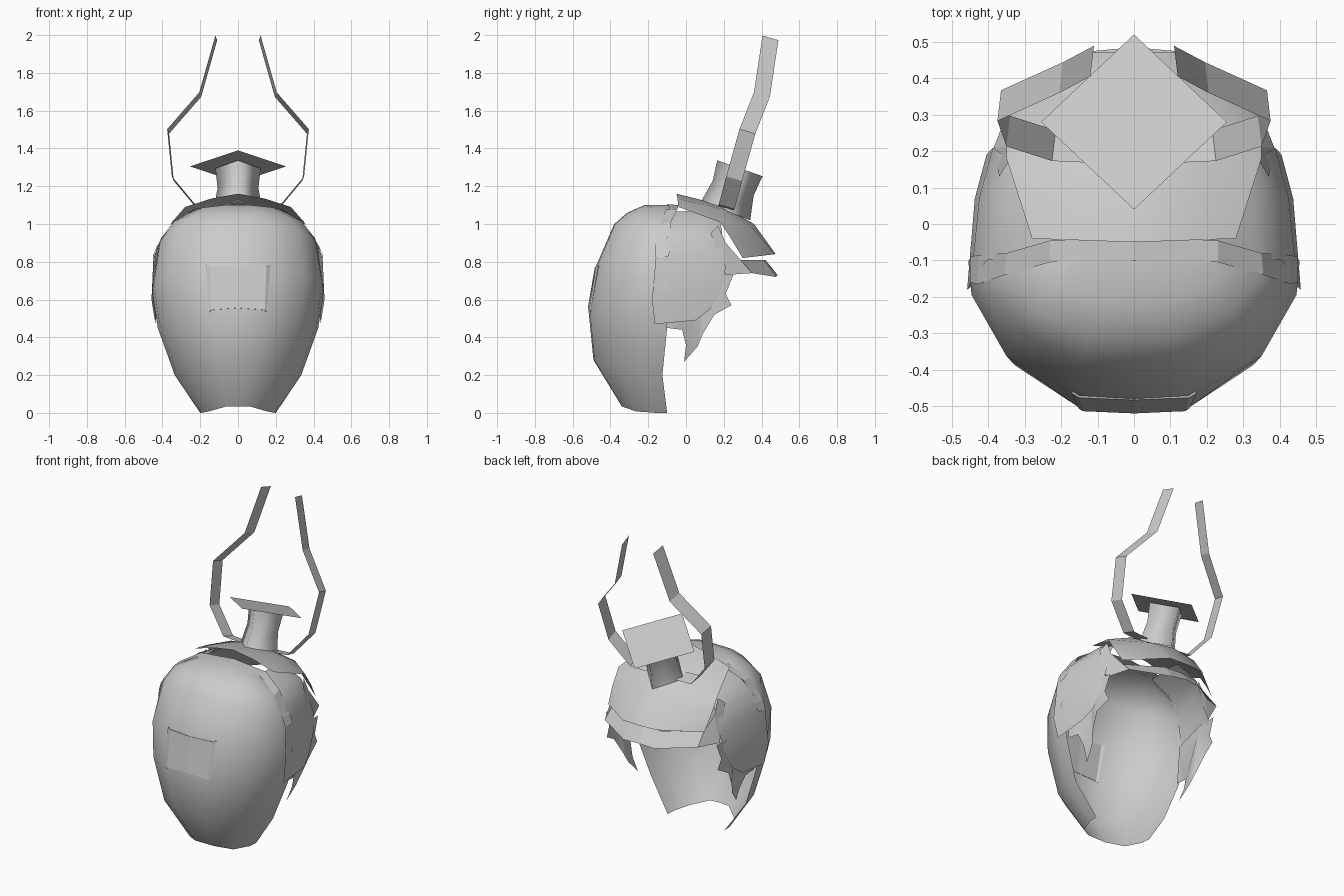
import bpy, bmesh
from mathutils import Vector

cube = bpy.data.objects.get("Cube")
if cube:
    bpy.data.objects.remove(cube, do_unlink=True)

grey = bpy.data.materials.new("light_grey")
grey.use_nodes = True
grey.diffuse_color = (0.6, 0.6, 0.6, 1)
grey.node_tree.nodes["Principled BSDF"].inputs["Base Color"].default_value = (0.6, 0.6, 0.6, 1)


def finish(name, bm, smooth=False, mirror=True):
    """Turn a bmesh into a grey object, mirrored across x if wanted."""
    mesh = bpy.data.meshes.new(name)
    bm.to_mesh(mesh)
    bm.free()
    mesh.materials.append(grey)
    for f in mesh.polygons:
        f.use_smooth = smooth
    obj = bpy.data.objects.new(name, mesh)
    bpy.context.collection.objects.link(obj)
    if mirror:
        m = obj.modifiers.new("mirror", 'MIRROR')
        m.use_clip = True
        m.merge_threshold = 0.001
    return obj


def sheet(name, rows, smooth=False, mirror=True, closed=False, flip=False):
    """Loft a thin surface through rows of points."""
    bm = bmesh.new()
    grid = [[bm.verts.new(p) for p in row] for row in rows]
    for a, b in zip(grid, grid[1:]):
        n = len(a)
        for i in range(n if closed else n - 1):
            j = (i + 1) % n
            quad = (a[i], a[j], b[j], b[i])
            bm.faces.new(quad[::-1] if flip else quad)
    return finish(name, bm, smooth, mirror)


# Face shell, open at the back: front y, front z, half width, rear z, rear y, rim bend
levels = [
    (-.34, .035, .20, 0, -.10, 4), (-.49, .28, .335, .20, -.125, 1),
    (-.517, .55, .425, .45, -.10, 1), (-.48, .77, .455, .65, -.10, 1),
    (-.38, 1.0, .42, .88, -.10, 1), (-.31, 1.06, .345, 1.0, -.10, 1),
    (-.22, 1.10, .24, 1.06, -.10, 1), (-.09, 1.10, .22, 1.06, -.08, 1)]
section = [(0, 1), (.33, .985), (.77, .69), (.98, .25), (1, 0)]
sheet("face_shell",
      [[(w * fx, yb + (yf - yb) * fy, zb + (zf - zb) * fy ** bend) for fx, fy in section]
       for yf, zf, w, zb, yb, bend in levels], smooth=True)

# Thin panel set into the front, showing on both sides
panel = sheet("front_panel", [
    [(0, -.517, .555), (.14, -.511, .545), (.15, -.504, .535)],
    [(0, -.48, .77), (.15, -.474, .775), (.17, -.462, .78)]])
thick = panel.modifiers.new("thickness", 'SOLIDIFY')
thick.thickness = 0.006
thick.offset = 0

# Strap over the crown
strap = [((0, -.04, 1.10), (0, -.10, 1.105)), ((.23, -.045, 1.08), (.23, -.105, 1.075)),
         ((.35, -.08, 1.01), (.355, -.14, 1.0)), ((.425, -.085, .88), (.43, -.165, .88)),
         ((.45, -.09, .83), (.45, -.16, .82))]
sheet("crown_strap", strap, flip=True)

# Plate over the back of the head, overhanging a flared skirt
sheet("back_plate", [
    [(0, -.05, 1.16), (.14, -.045, 1.135), (.28, -.04, 1.09)],
    [(0, .19, 1.10), (.18, .19, 1.08), (.35, .18, 1.01)],
    [(0, .36, 1.0), (.16, .35, .98), (.35, .24, .92)],
    [(0, .475, .84), (.12, .47, .84), (.34, .30, .82)]], smooth=True, flip=True)
sheet("back_skirt", [
    [(0, .42, .81), (.11, .41, .81), (.32, .28, .81), (.35, .21, .90), (.345, .17, .99)],
    [(0, .485, .73), (.11, .475, .72), (.33, .35, .74), (.385, .21, .73), (.37, .13, .95)]],
    flip=True)

# Cheek plates, curving up the sides of the head to the crown
sheet("cheek_plates", [
    [(.437, -.165, .47), (.437, .05, .49), (.415, .13, .55)],
    [(.458, -.18, .60), (.437, .07, .64), (.405, .19, .67)],
    [(.448, -.16, .82), (.425, .07, .83), (.387, .21, .77)],
    [(.405, -.10, .93), (.385, .08, .94), (.36, .19, .88)],
    [(.335, -.09, 1.005), (.325, .08, 1.01), (.315, .19, .97)],
    [(.21, -.09, 1.065), (.20, .08, 1.07), (.19, .17, 1.05)]], smooth=True)

# Jagged plates hanging under the cheek plates
bm = bmesh.new()
outline = [(-.10, .45), (-.02, .44), (0, .36), (-.01, .27), (.06, .35), (.09, .42),
           (.15, .52), (.24, .57), (.21, .63), (.25, .73), (.10, .75), (-.10, .70)]
bm.faces.new([bm.verts.new((.428 - .15 * max(y, 0) - .35 * max(.5 - z, 0), y, z))
              for y, z in outline])
bmesh.ops.triangulate(bm, faces=bm.faces[:])
finish("jagged_plates", bm, smooth=True)

# Four-sided crest stem, leaning back
stem = []
for y, z, r, tilt in [(.21, 1.07, .13, .05), (.25, 1.19, .108, .04), (.285, 1.295, .12, .042)]:
    stem.append([(r, y, z), (0, y + r, z - tilt), (-r, y, z), (0, y - r, z + tilt)])
sheet("crest_stem", stem, smooth=True, mirror=False, closed=True)

# Diamond-shaped crest top
bm = bmesh.new()
bm.faces.new([bm.verts.new(p) for p in
              [(0, .04, 1.39), (.255, .28, 1.305), (0, .52, 1.22), (-.255, .28, 1.305)]])
finish("crest_top", bm, mirror=False)

# Pair of bent ribbon horns rising from the stem: x, y, z along the centre
path = [(.11, .21, 1.085), (.22, .215, 1.09), (.345, .255, 1.24), (.37, .325, 1.49),
        (.20, .402, 1.685), (.115, .447, 1.985)]
half = Vector((-.005, .042, -.012))
sheet("horns", [[Vector(p) - half, Vector(p) + half] for p in path])
